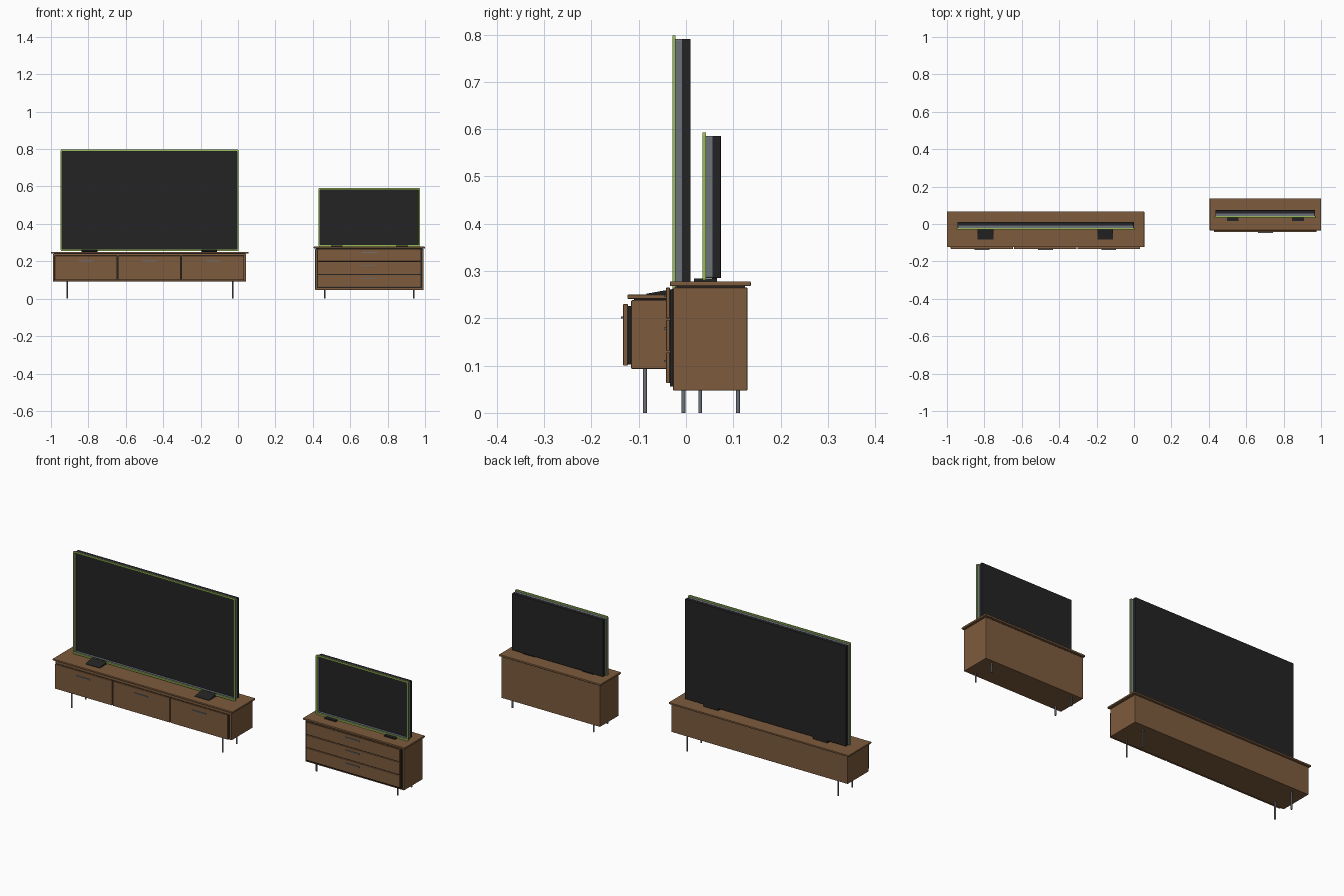
import bpy, bmesh, math

if "Cube" in bpy.data.objects:
    bpy.data.objects.remove(bpy.data.objects["Cube"])


def mat(name, r, g, b):
    m = bpy.data.materials.new(name)
    m.diffuse_color = (r, g, b, 1)
    m.use_nodes = True
    m.node_tree.nodes["Principled BSDF"].inputs["Base Color"].default_value = m.diffuse_color
    return m


WOOD = mat("walnut_brown", 0.205, 0.105, 0.047)
DARK = mat("black_plastic", 0.017, 0.017, 0.018)
METAL = mat("grey_metal", 0.15, 0.165, 0.195)
GREEN = mat("lime_green", 0.33, 0.50, 0.10)


def finish(name, bm, m, bevel=0.0):
    bmesh.ops.recalc_face_normals(bm, faces=bm.faces)
    me = bpy.data.meshes.new(name)
    bm.to_mesh(me)
    bm.free()
    me.materials.append(m)
    ob = bpy.data.objects.new(name, me)
    bpy.context.collection.objects.link(ob)
    if bevel:
        mod = ob.modifiers.new("soft_edges", "BEVEL")
        mod.width = bevel
        mod.segments = 2
    return ob


def box(name, x, y, z, m, bevel=0.0):
    """Box from (min, max) ranges."""
    bm = bmesh.new()
    bmesh.ops.create_cube(bm, size=1)
    for v in bm.verts:
        v.co = [r[0] + (c + 0.5) * (r[1] - r[0]) for c, r in zip(v.co, (x, y, z))]
    return finish(name, bm, m, bevel)


def leg(name, x, y, h):
    bm = bmesh.new()
    bmesh.ops.create_cone(bm, cap_ends=True, segments=12, radius1=0.004,
                          radius2=0.004, depth=h)
    bmesh.ops.translate(bm, verts=bm.verts, vec=(x, y, h / 2))
    return finish(name, bm, METAL)


def ring(name, x, y, z, t, m, r=0.006):
    """Rectangular frame with rounded outer corners, open in the middle."""
    def outline(d, rad):
        pts = []
        for i, (sx, sz) in enumerate(((1, 1), (0, 1), (0, 0), (1, 0))):
            cx = x[1] - d - rad if sx else x[0] + d + rad
            cz = z[1] - d - rad if sz else z[0] + d + rad
            for k in range(4):
                a = math.pi / 2 * (i + k / 3)
                pts.append((cx + rad * math.cos(a), cz + rad * math.sin(a)))
        return pts
    bm = bmesh.new()
    loops = []
    for d, rad, yy in ((0, r, y[0]), (0, r, y[1]), (t, r / 2, y[1]), (t, r / 2, y[0])):
        loops.append([bm.verts.new((px, yy, pz)) for px, pz in outline(d, rad)])
    for i in range(4):
        a, b = loops[i], loops[(i + 1) % 4]
        for j in range(len(a)):
            k = (j + 1) % len(a)
            bm.faces.new((a[j], a[k], b[k], b[j]))
    return finish(name, bm, m)


def wedge_foot(name, x, y0, y1, z0, z1):
    """Television foot that thins toward its front edge."""
    ob = box(name, x, (y0, y1), (z0, z1), DARK)
    for v in ob.data.vertices:
        if v.co.y < y0 + 0.001 and v.co.z > z0 + 0.001:
            v.co.z = z0 + 0.002
    return ob


def television(tag, x, z, yf):
    """yf is the front of the green frame."""
    inner_x, inner_z = (x[0] + 0.004, x[1] - 0.004), (z[0] + 0.006, z[1] - 0.007)
    ring(tag + "_green_frame", x, (yf, yf + 0.007), z, 0.008, GREEN)
    ring(tag + "_grey_surround", inner_x, (yf + 0.007, yf + 0.021), inner_z, 0.004, METAL, 0.004)
    box(tag + "_screen_body", inner_x, (yf + 0.020, yf + 0.039), inner_z, DARK, 0.002)


def drawer(tag, x, y, z, hz):
    box(tag + "_drawer", x, y, z, WOOD, 0.0015)
    c = (x[0] + x[1]) / 2
    box(tag + "_handle", (c - 0.04, c + 0.04), (y[0] - 0.005, y[0]),
        (hz - 0.002, hz + 0.002), METAL)


# wide low cabinet
box("wide_cabinet_top", (-1.0, 0.055), (-0.124, 0.067), (0.241, 0.25), WOOD, 0.002)
box("wide_cabinet_body", (-0.99, 0.044), (-0.116, 0.06), (0.093, 0.2385), WOOD, 0.002)
box("wide_cabinet_top_gap", (-0.985, 0.039), (-0.11, 0.055), (0.238, 0.2415), DARK)
box("wide_cabinet_recess", (-0.977, 0.032), (-0.123, -0.115), (0.102, 0.226), DARK)
for i in range(3):
    x0 = -0.98 + i * 0.339
    drawer("wide_%d" % (i + 1), (x0, x0 + 0.334), (-0.133, -0.123), (0.10, 0.23), 0.202)
for x in (-0.914, -0.029):
    for y in (-0.087, 0.03):
        leg("wide_cabinet_leg", x, y, 0.094)

# small tall cabinet
box("small_cabinet_top", (0.405, 1.0), (-0.034, 0.137), (0.268, 0.278), WOOD, 0.002)
box("small_cabinet_body", (0.413, 0.992), (-0.027, 0.13), (0.047, 0.265), WOOD, 0.002)
box("small_cabinet_top_gap", (0.418, 0.987), (-0.02, 0.125), (0.264, 0.2685), DARK)
box("small_cabinet_recess", (0.422, 0.983), (-0.034, -0.026), (0.056, 0.261), DARK)
for i in range(3):
    z0 = 0.063 + i * 0.0685
    drawer("small_%d" % (i + 1), (0.428, 0.977), (-0.042, -0.034), (z0, z0 + 0.065), z0 + 0.047)
for x in (0.464, 0.94):
    for y in (-0.005, 0.11):
        leg("small_cabinet_leg", x, y, 0.048)

# televisions and their feet
television("large_tv", (-0.948, 0.003), (0.255, 0.798), -0.029)
for x in (-0.794, -0.153):
    wedge_foot("large_tv_foot", (x - 0.042, x + 0.042), -0.084, -0.028, 0.25, 0.262)
    box("large_tv_foot_base", (x - 0.042, x + 0.042), (-0.028, 0.01), (0.25, 0.264), DARK)
television("small_tv", (0.431, 0.972), (0.279, 0.593), 0.035)
for x in (0.528, 0.876):
    box("small_tv_foot", (x - 0.032, x + 0.032), (0.017, 0.066), (0.278, 0.284), DARK)
    box("small_tv_foot_neck", (x - 0.012, x + 0.012), (0.055, 0.066), (0.282, 0.288), DARK)
